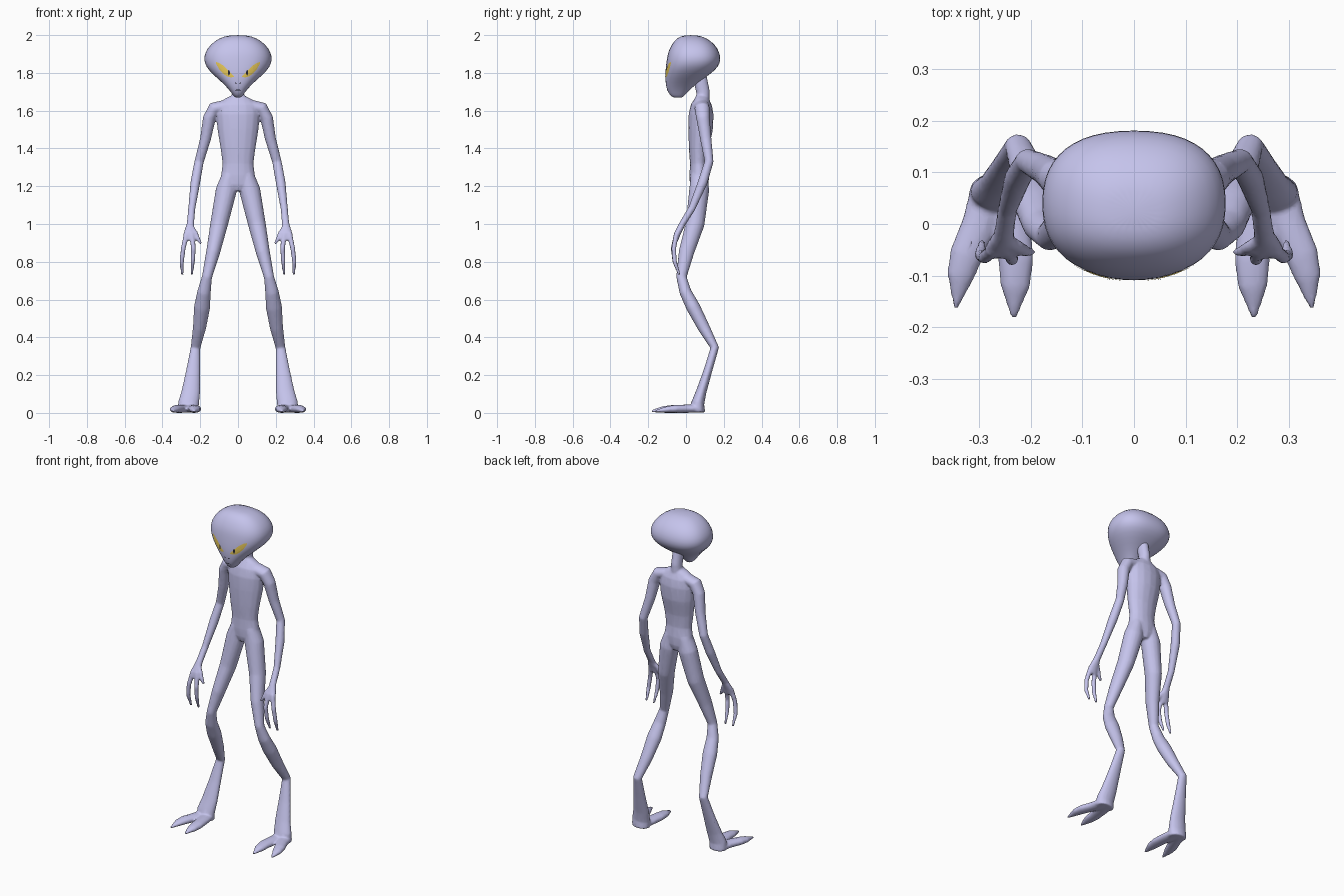
import bpy, bmesh, math
from mathutils import Vector
from mathutils.bvhtree import BVHTree


def material(name, color):
    m = bpy.data.materials.new(name)
    m.diffuse_color = (*color, 1)
    return m


skin = material("lilac_skin", (0.56, 0.55, 0.84))
gold = material("gold", (0.80, 0.58, 0.10))
black = material("black", (0.02, 0.02, 0.03))


def finish(bm, name, mat):
    bmesh.ops.recalc_face_normals(bm, faces=bm.faces)
    for f in bm.faces:
        f.smooth = True
    me = bpy.data.meshes.new(name)
    bm.to_mesh(me)
    bm.free()
    ob = bpy.data.objects.new(name, me)
    bpy.context.collection.objects.link(ob)
    me.materials.append(mat)
    return ob


def skin_rings(bm, rings):
    rings = [[bm.verts.new(p) for p in r] for r in rings]
    n = len(rings[0])
    for a, b in zip(rings, rings[1:]):
        for i in range(n):
            bm.faces.new((a[i], a[(i + 1) % n], b[(i + 1) % n], b[i]))
    bm.faces.new(rings[0][::-1])
    bm.faces.new(rings[-1])


def limb(bm, rows, side=1, n=16):
    """Closed tube through rows of (x, y, z, half width, half depth)."""
    pts = [Vector((side * r[0], r[1], r[2])) for r in rows]
    rings = []
    for i, (p, r) in enumerate(zip(pts, rows)):
        t = (pts[min(i + 1, len(pts) - 1)] - pts[max(i - 1, 0)]).normalized()
        u = Vector((1, 0, 0))
        u = (u - t * u.dot(t)).normalized()
        v = t.cross(u)
        rings.append([p + u * r[3] * math.cos(k * math.tau / n)
                      + v * r[4] * math.sin(k * math.tau / n) for k in range(n)])
    skin_rings(bm, rings)


# Body: torso, neck and limbs fused into one skin
body = bmesh.new()
limb(body, [(0, .07, 1.175, .03, .04), (0, .07, 1.21, .075, .05), (0, .07, 1.26, .09, .052),
            (0, .068, 1.32, .082, .047), (0, .068, 1.40, .093, .053), (0, .077, 1.50, .109, .065),
            (0, .08, 1.58, .116, .066), (0, .082, 1.63, .108, .056), (0, .085, 1.66, .075, .04),
            (0, .087, 1.677, .04, .033)])
limb(body, [(0, .09, 1.62, .036, .034), (0, .09, 1.70, .031, .036), (0, .068, 1.80, .03, .038)])

arm = [(.07, .082, 1.627, .03, .04), (.125, .085, 1.612, .036, .04), (.152, .09, 1.56, .034, .036),
       (.172, .105, 1.45, .029, .03), (.206, .122, 1.33, .025, .024), (.226, .088, 1.22, .026, .026),
       (.245, .03, 1.08, .019, .019), (.252, -.02, 1.0, .02, .017), (.257, -.045, .95, .032, .017),
       (.258, -.055, .915, .033, .014)]
fingers = [[(.272, -.05, .95, .015, .014), (.29, -.065, .87, .013, .013),
            (.298, -.06, .80, .012, .012), (.295, -.035, .73, .007, .007)],
           [(.245, -.05, .95, .015, .014), (.236, -.068, .87, .013, .013),
            (.24, -.06, .80, .012, .012), (.245, -.035, .73, .007, .007)],
           [(.25, -.03, .985, .015, .014), (.224, -.045, .95, .013, .013),
            (.212, -.052, .92, .012, .012), (.195, -.055, .895, .007, .007)]]
leg = [(.045, .07, 1.26, .04, .045), (.062, .07, 1.18, .056, .053), (.10, .048, 1.0, .047, .05),
       (.132, .002, .85, .037, .041), (.164, -.024, .72, .027, .028), (.18, -.003, .64, .036, .032),
       (.19, .038, .56, .043, .037), (.204, .095, .45, .035, .032), (.225, .152, .345, .026, .023),
       (.238, .115, .22, .038, .023), (.25, .08, .11, .05, .028), (.262, .062, .05, .056, .035),
       (.264, .06, .003, .055, .042)]
toes = [[(.25, .07, .022, .04, .021), (.237, 0, .022, .037, .022), (.229, -.07, .021, .035, .021),
         (.23, -.12, .018, .029, .018), (.233, -.183, .009, .005, .006)],
        [(.277, .07, .022, .04, .021), (.30, 0, .022, .034, .022), (.325, -.06, .021, .033, .021),
         (.336, -.1, .018, .027, .017), (.345, -.163, .009, .005, .006)]]
for s in (1, -1):
    for part in [arm, leg] + fingers + toes:
        limb(body, part, s)
body = finish(body, "body", skin)
fuse = body.modifiers.new("fuse", 'REMESH')
fuse.mode = 'VOXEL'
fuse.voxel_size = 0.006
fuse.use_smooth_shade = True
blend = body.modifiers.new("blend", 'SMOOTH')
blend.factor = 0.5
blend.iterations = 5
thin = body.modifiers.new("thin", 'DECIMATE')
thin.ratio = 0.35

# Head: stacked rounded sections (z, half width, front y, back y)
sections = [(2.0, .045, -.01, .06), (1.985, .10, -.05, .11), (1.95, .148, -.077, .155),
            (1.91, .175, -.096, .178), (1.87, .183, -.103, .186), (1.83, .170, -.108, .172),
            (1.79, .132, -.111, .125), (1.75, .085, -.109, .065), (1.71, .046, -.102, .02),
            (1.68, .026, -.085, -.008), (1.668, .014, -.065, -.02)]


def rounded(c):
    return math.copysign(abs(c) ** (2 / 2.4), c)


head = bmesh.new()
rings = []
for z, hx, yf, yb in sections:
    rings.append([(hx * rounded(math.cos(k * math.tau / 24)),
                   (yf + yb) / 2 + (yb - yf) / 2 * rounded(math.sin(k * math.tau / 24)), z)
                  for k in range(24)])
skin_rings(head, rings)
head = finish(head, "head", skin)
sub = head.modifiers.new("round", 'SUBSURF')
sub.levels = sub.render_levels = 1
bpy.context.view_layer.update()
surface = BVHTree.FromObject(head, bpy.context.evaluated_depsgraph_get())


def patch(name, stations, mat, side=1, lift=.002, n=5):
    """Thin sheet laid on the face; stations are (x, low z, high z)."""
    bm = bmesh.new()
    cols = []
    for x, lo, hi in stations:
        col = []
        for k in range(n):
            z = lo + (hi - lo) * k / (n - 1)
            hit = surface.ray_cast(Vector((side * x, -1, z)), Vector((0, 1, 0)))[0]
            y = hit.y if hit else -.09
            col.append(bm.verts.new((side * x, y - lift, z)))
        cols.append(col)
    for a, b in zip(cols, cols[1:]):
        for k in range(n - 1):
            f = (a[k], b[k], b[k + 1], a[k + 1])
            bm.faces.new(f if side > 0 else f[::-1])
    for f in bm.faces:
        f.normal_update()
        if f.normal.y > 0:
            f.normal_flip()
    ob = finish_sheet(bm, name, mat)
    return ob


def finish_sheet(bm, name, mat):
    me = bpy.data.meshes.new(name)
    bm.to_mesh(me)
    bm.free()
    ob = bpy.data.objects.new(name, me)
    bpy.context.collection.objects.link(ob)
    me.materials.append(mat)
    return ob


# Eyes, pupils, nostrils and mouth
eye = [(.022, 1.778, 1.783), (.04, 1.776, 1.80), (.06, 1.782, 1.822), (.08, 1.797, 1.84),
       (.10, 1.82, 1.853), (.117, 1.85, 1.858)]
for s, tag in ((1, "left"), (-1, "right")):
    patch("eye_" + tag, eye, gold, s)
    patch("pupil_" + tag, [(.043, 1.795, 1.805), (.048, 1.784, 1.818), (.053, 1.795, 1.81)],
          black, s, .004)
    patch("nostril_" + tag, [(.009, 1.742, 1.747), (.016, 1.744, 1.751)], black, s)
patch("mouth", [(-.017, 1.706, 1.709), (0, 1.708, 1.713), (.017, 1.706, 1.709)], black)
